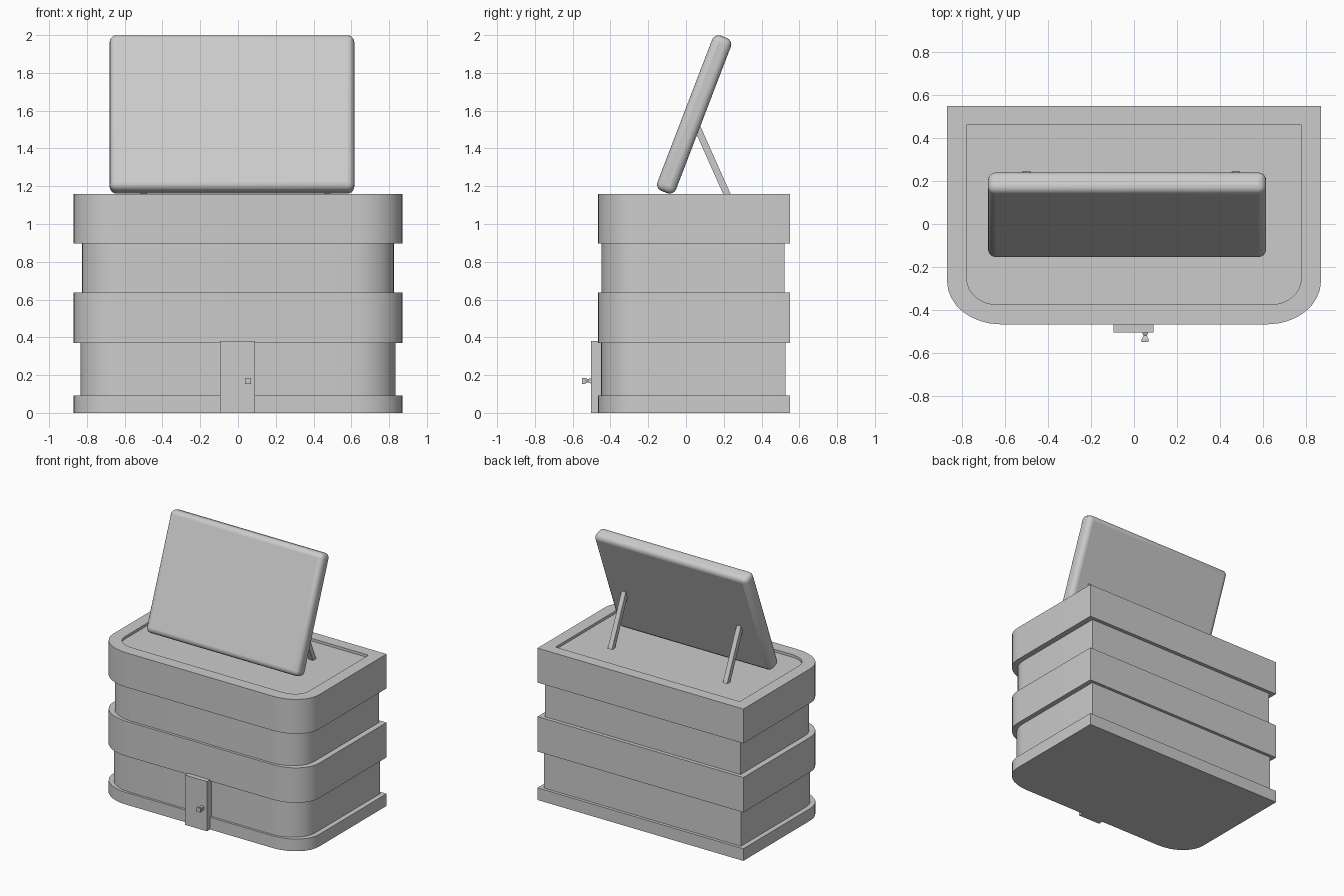
import bpy, bmesh
from math import cos, sin, pi, radians
from mathutils import Vector

if "Cube" in bpy.data.objects:
    bpy.data.objects.remove(bpy.data.objects["Cube"])


def make_object(name, bm):
    bmesh.ops.recalc_face_normals(bm, faces=bm.faces)
    mesh = bpy.data.meshes.new(name)
    bm.to_mesh(mesh)
    bm.free()
    obj = bpy.data.objects.new(name, mesh)
    bpy.context.collection.objects.link(obj)
    return obj


def smooth(obj):
    bpy.ops.object.select_all(action='DESELECT')
    obj.select_set(True)
    bpy.context.view_layer.objects.active = obj
    bpy.ops.object.shade_smooth_by_angle(angle=radians(30))


def footprint(half_x, front, back, rx, ry, n=8):
    """Rectangle with rounded front corners and square back corners."""
    arc = [(half_x - rx + rx * sin(i / n * pi / 2),
            front + ry - ry * cos(i / n * pi / 2)) for i in range(n + 1)]
    right = arc + [(half_x, back)]
    return right + [(-x, y) for x, y in reversed(right)]


def loft(name, rings):
    """Skin a stack of matching closed rings and cap both ends."""
    bm = bmesh.new()
    loops = [[bm.verts.new(p) for p in ring] for ring in rings]
    for a, b in zip(loops, loops[1:]):
        for i in range(len(a)):
            j = (i + 1) % len(a)
            bm.faces.new((a[i], a[j], b[j], b[i]))
    bm.faces.new(loops[0])
    bm.faces.new(loops[-1])
    return make_object(name, bm)


def box(name, size, location, tilt=0.0):
    bm = bmesh.new()
    bmesh.ops.create_cube(bm, size=1)
    bmesh.ops.scale(bm, vec=size, verts=bm.verts)
    obj = make_object(name, bm)
    obj.location = location
    obj.rotation_euler.x = tilt
    return obj


# Stepped building with a shallow roof recess
wide = footprint(0.87, -0.467, 0.55, 0.25, 0.20)
lower_wall = footprint(0.833, -0.45, 0.527, 0.235, 0.19)
upper_wall = footprint(0.827, -0.447, 0.522, 0.235, 0.19)
recess = footprint(0.778, -0.375, 0.463, 0.14, 0.12)
levels = [(wide, 0), (wide, 0.093), (lower_wall, 0.093), (lower_wall, 0.37),
          (wide, 0.37), (wide, 0.637), (upper_wall, 0.637), (upper_wall, 0.897),
          (wide, 0.897), (wide, 1.16), (recess, 1.16), (recess, 1.14)]
body = loft("building", [[(x, y, z) for x, y in ring] for ring, z in levels])
smooth(body)

# Tilted rooftop panel with rounded edges
panel = box("roof_sign_panel", (1.295, 0.106, 0.88), (-0.032, 0.043, 1.58), radians(-21))
bevel = panel.modifiers.new("rounded_edges", 'BEVEL')
bevel.width = 0.036
bevel.segments = 4
smooth(panel)

# Two slanted props behind the panel
top, foot = Vector((0, 0.06, 1.51)), Vector((0, 0.227, 1.135))
span = top - foot
mid = (top + foot) / 2
for side, x in (("left", -0.50), ("right", 0.473)):
    box(f"{side}_panel_prop", (0.036, 0.036, span.length), (x, mid.y, mid.z),
        Vector((0, 0, 1)).rotation_difference(span).to_euler().x)

# Front door
box("door", (0.185, 0.06, 0.38), (-0.002, -0.474, 0.19))

# Square flared door knob
knob = [(-0.50, 0.014), (-0.508, 0.013), (-0.52, 0.008), (-0.535, 0.016), (-0.55, 0.016)]
loft("door_knob", [[(0.052 + sx * r, y, 0.17 + sz * r)
                    for sx, sz in ((-1, -1), (1, -1), (1, 1), (-1, 1))] for y, r in knob])
